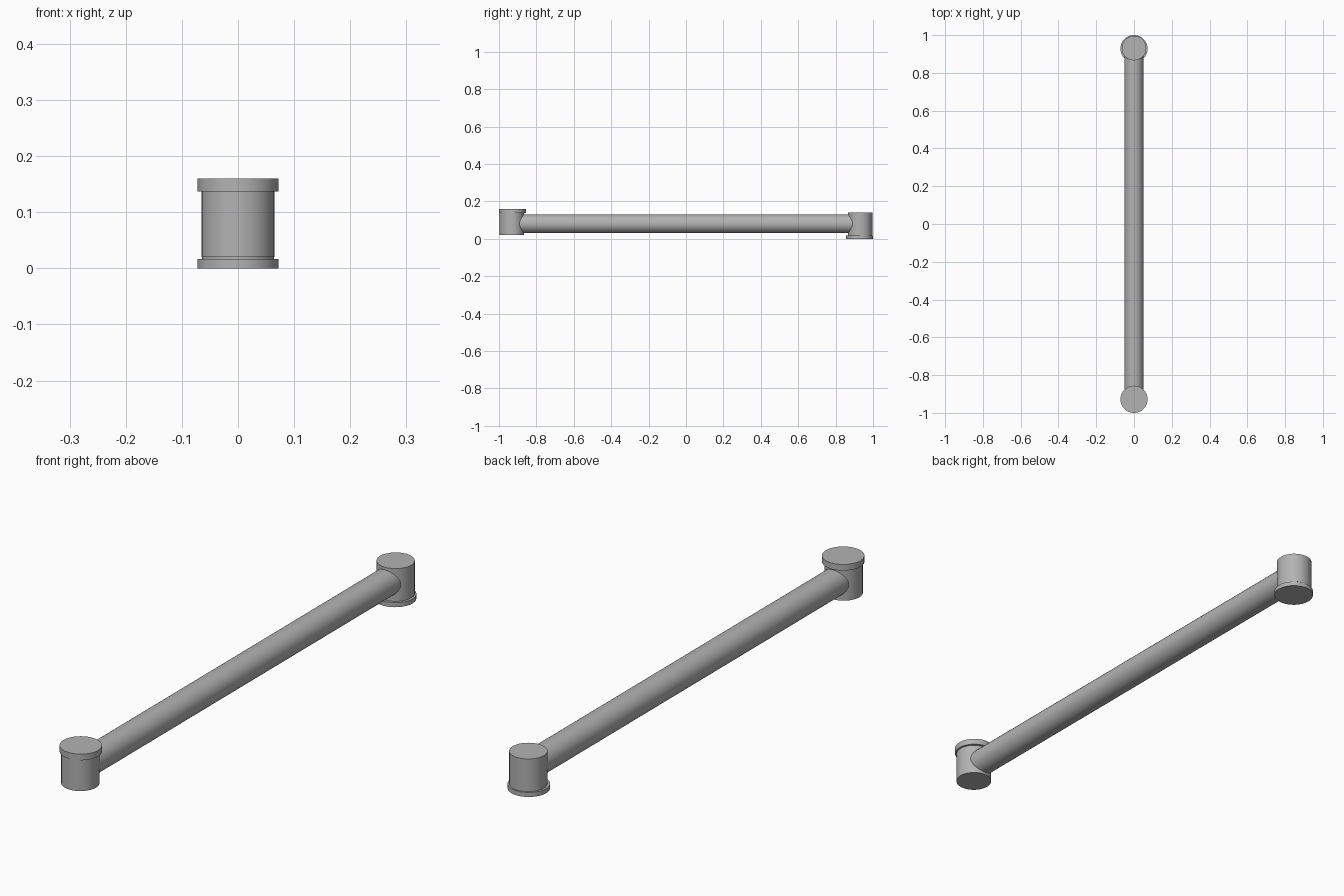
import bpy
import math

cube = bpy.data.objects.get("Cube")
if cube:
    bpy.data.objects.remove(cube, do_unlink=True)

# Single grey metal
metal = bpy.data.materials.new("grey_metal")
metal.use_nodes = True
GREY = (0.45, 0.45, 0.45, 1)
metal.diffuse_color = GREY
metal.node_tree.nodes["Principled BSDF"].inputs["Base Color"].default_value = GREY

MID_Z = 0.08


def cylinder(name, radius, length, location, rotation=(0, 0, 0)):
    bpy.ops.mesh.primitive_cylinder_add(
        vertices=32, radius=radius, depth=length, location=location, rotation=rotation)
    obj = bpy.context.object
    obj.name = name
    obj.data.materials.append(metal)
    bpy.ops.object.shade_smooth_by_angle(angle=math.radians(30))
    return obj


# Long tube, its ends buried in the joints
cylinder("tube", 0.05, 1.86, (0, 0, MID_Z), (math.pi / 2, 0, 0))

# Joints: the front flange is on top, the back flange is underneath
for name, side, flange_height in (("front", -1, 0.023), ("back", 1, 0.017)):
    cylinder(name + "_joint", 0.065, 0.12, (0, side * 0.931, MID_Z))
    flange_z = MID_Z - side * (MID_Z - flange_height / 2)
    cylinder(name + "_flange", 0.072, flange_height, (0, side * 0.928, flange_z))
    # Narrow shoulder linking the joint body to its flange
    cylinder(name + "_shoulder", 0.064, 0.02, (0, side * 0.931, MID_Z - side * 0.06))
